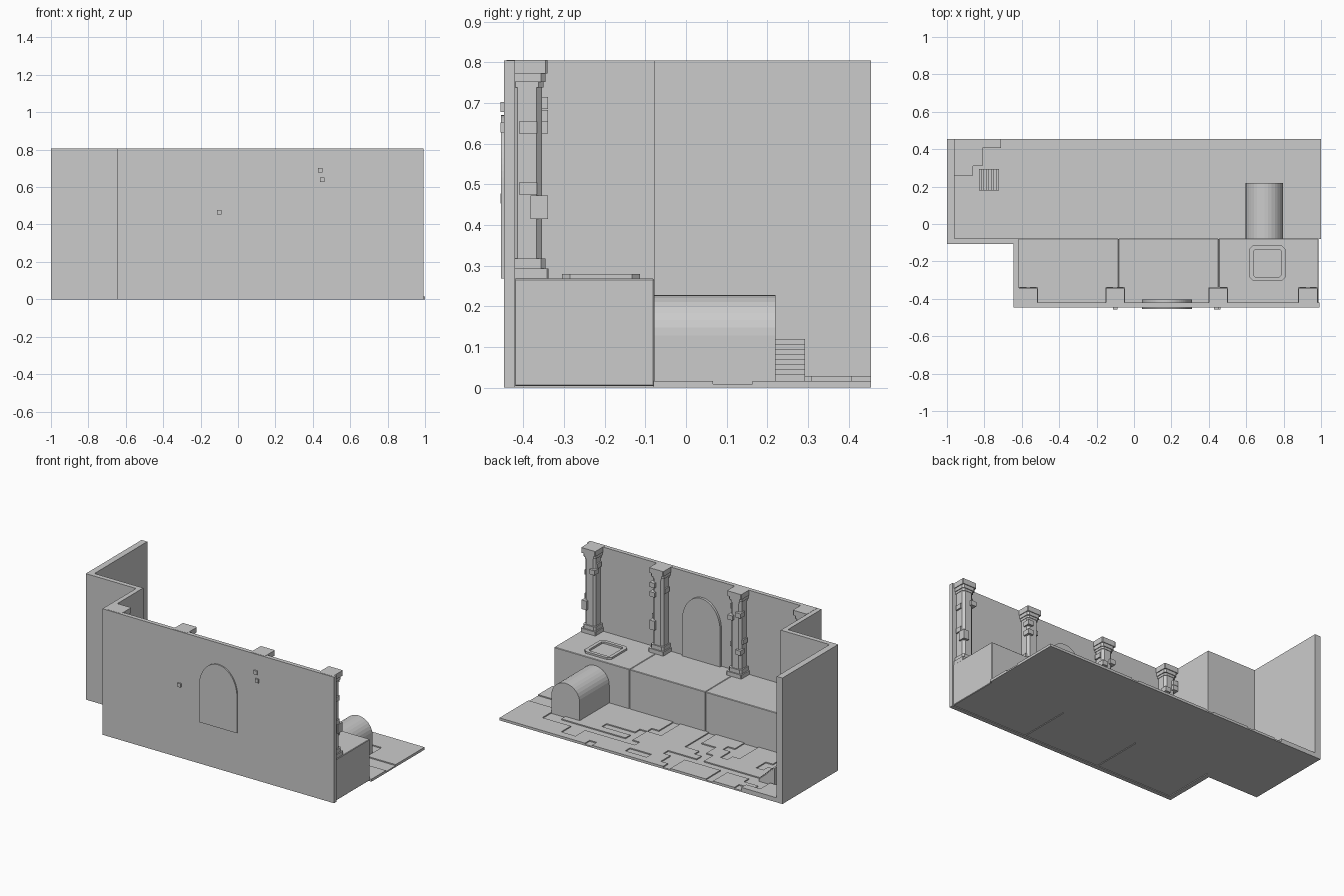
import bpy, bmesh, math, random
from mathutils import Matrix

cube = bpy.data.objects.get("Cube")
if cube:
    bpy.data.objects.remove(cube, do_unlink=True)

stone = bpy.data.materials.new("grey stone")
stone.use_nodes = True
GREY = (0.6, 0.6, 0.6, 1)
stone.diffuse_color = GREY
stone.node_tree.nodes["Principled BSDF"].inputs["Base Color"].default_value = GREY


def finish(bm, name):
    bmesh.ops.recalc_face_normals(bm, faces=bm.faces)
    mesh = bpy.data.meshes.new(name)
    bm.to_mesh(mesh)
    bm.free()
    mesh.materials.append(stone)
    ob = bpy.data.objects.new(name, mesh)
    bpy.context.collection.objects.link(ob)
    return ob


def raise_faces(bm, faces, top):
    """Extrude flat faces up to the height top."""
    res = bmesh.ops.extrude_face_region(bm, geom=faces, use_keep_orig=True)
    for v in res["geom"]:
        if isinstance(v, bmesh.types.BMVert):
            v.co.z = top


def add_prism(bm, pts, z0, z1):
    face = bm.faces.new([bm.verts.new((x, y, z0)) for x, y in pts])
    raise_faces(bm, [face], z1)


def add_box(bm, x0, x1, y0, y1, z0, z1):
    add_prism(bm, [(x0, y0), (x1, y0), (x1, y1), (x0, y1)], z0, z1)


def chamfered(cx, cy, half, cut):
    """Square outline with cut corners."""
    k = half - cut
    return [(cx + x, cy + y) for x, y in (
        (-k, -half), (k, -half), (half, -k), (half, k),
        (k, half), (-k, half), (-half, k), (-half, -k))]


def arch(name, cx, half, z0, spring, rise, y0, y1, segments):
    """Round-headed slab running along y."""
    pts = [(cx - half, z0), (cx + half, z0)]
    for i in range(segments + 1):
        a = math.pi * i / segments
        pts.append((cx + half * math.cos(a), spring + rise * math.sin(a)))
    bm = bmesh.new()
    add_prism(bm, pts, -y1, -y0)
    # swing the outline upright
    bmesh.ops.transform(bm, matrix=Matrix.Rotation(math.pi / 2, 4, "X"), verts=bm.verts)
    finish(bm, name)


# Stepped outer wall
bm = bmesh.new()
add_prism(bm, [(-1, 0.455), (-1, -0.108), (-0.645, -0.108), (-0.645, -0.447),
               (0.992, -0.447), (0.992, -0.42), (-0.615, -0.42), (-0.615, -0.078),
               (-0.96, -0.078), (-0.96, 0.455)], 0, 0.805)
finish(bm, "outer_wall")

# Raised platform in three blocks
for i in range(3):
    x = -0.617 + i * 0.535
    bm = bmesh.new()
    add_box(bm, x, x + 0.534, -0.422, -0.078, 0.004, 0.268)
    block = finish(bm, "platform_block")
    bevel = block.modifiers.new("edge", "BEVEL")
    bevel.width = 0.003
    bevel.segments = 1

# Hatch frame on the platform
bm = bmesh.new()
loops = []
for half, cut, z in ((0.096, 0.02, 0.266), (0.096, 0.02, 0.28),
                     (0.074, 0.01, 0.28), (0.074, 0.01, 0.266)):
    loops.append([bm.verts.new((x, y, z)) for x, y in chamfered(0.713, -0.209, half, cut)])
for j, a in enumerate(loops):
    b = loops[(j + 1) % 4]
    for i in range(8):
        n = (i + 1) % 8
        bm.faces.new((a[i], a[n], b[n], b[i]))
finish(bm, "hatch_frame")

# Doorway panel through the wall and the vaulted tunnel
arch("arched_panel", 0.177, 0.134, 0.268, 0.50, 0.17, -0.455, -0.405, 32)
arch("vaulted_tunnel", 0.697, 0.1, 0.004, 0.128, 0.1, -0.08, 0.22, 16)

# Pillars with chipped stones on the shaft
random.seed(4)
CY = -0.391
for px in (-0.566, -0.101, 0.45, 0.93):
    bm = bmesh.new()
    for z0, z1, half, cut in (
            (0.266, 0.293, 0.053, 0.004), (0.293, 0.318, 0.045, 0.01),
            (0.318, 0.745, 0.037, 0.014), (0.738, 0.752, 0.04, 0.012),
            (0.752, 0.773, 0.045, 0.01), (0.773, 0.806, 0.05, 0.004)):
        add_prism(bm, chamfered(px, CY, half, cut), z0, z1)
    finish(bm, "pillar")

    bm = bmesh.new()
    for z in (0.7, 0.668, 0.64, 0.49, 0.458, 0.43):
        cx = px + random.choice((-1, 1)) * 0.028
        cy = CY + random.choice((0, 0.028, 0.028))
        add_box(bm, cx - 0.018, cx + 0.018, cy - 0.02, cy + 0.024, z - 0.015, z + 0.015)
    finish(bm, "pillar_chips")

# Small stones showing on the outer face of the wall
bm = bmesh.new()
for x, z in ((-0.1, 0.465), (0.44, 0.69), (0.45, 0.64)):
    add_box(bm, x - 0.012, x + 0.012, -0.456, -0.42, z - 0.012, z + 0.012)
finish(bm, "wall_chips")

# Floor slab
X0, X1, Y0, Y1 = -0.962, 1.0, -0.08, 0.455
bm = bmesh.new()
add_box(bm, X0, X1, Y0, Y1, 0, 0.009)
finish(bm, "floor_slab")


def paving(name, top, blocks):
    """Join blocks (column, row, width, depth) of a grid into raised slabs."""
    cols, rows = 39, 11
    dx, dy = (X1 - X0) / cols, (Y1 - Y0) / rows
    cells = {(c + i, r + j) for c, r, w, d in blocks for i in range(w) for j in range(d)}
    bm = bmesh.new()
    grid = {(c, r): bm.verts.new((X0 + c * dx, Y1 - r * dy, 0.008))
            for c in range(cols + 1) for r in range(rows + 1)}
    for c, r in sorted(cells):
        bm.faces.new([grid[k] for k in ((c, r), (c, r + 1), (c + 1, r + 1), (c + 1, r))])
    bmesh.ops.delete(bm, geom=[v for v in bm.verts if not v.link_faces], context="VERTS")
    raise_faces(bm, bm.faces[:], top)
    bmesh.ops.dissolve_limit(bm, angle_limit=0.02, verts=bm.verts, edges=bm.edges)
    finish(bm, name)


# Irregular paving, with one thicker slab in the corner
paving("paving", 0.016, [
    (4, 1, 5, 1), (6, 0, 3, 3), (10, 0, 5, 3), (16, 0, 10, 1), (17, 1, 2, 2),
    (18, 2, 4, 2), (22, 1, 7, 2), (27, 0, 12, 1), (31, 1, 8, 2), (35, 3, 4, 3),
    (5, 4, 8, 2), (14, 4, 9, 1), (15, 5, 8, 1), (24, 4, 9, 1), (28, 5, 5, 1),
    (0, 6, 6, 1), (0, 7, 5, 2), (0, 9, 4, 2), (7, 6, 4, 1), (7, 7, 3, 1),
    (6, 8, 4, 3), (12, 6, 2, 2), (13, 8, 3, 1), (12, 9, 4, 2), (17, 6, 6, 1),
    (17, 7, 4, 4), (24, 6, 10, 1), (23, 7, 8, 1), (22, 8, 9, 3), (34, 8, 5, 3)])
paving("raised_paving", 0.029, [(0, 0, 5, 1), (0, 1, 3, 2), (0, 3, 2, 1)])

# Small staircase climbing towards the side wall
bm = bmesh.new()
for i in range(8):
    x = -0.722 - i * 0.0135
    add_box(bm, x - 0.0135, x, 0.18, 0.293, 0.008, 0.02 + (i + 1) * 0.0125)
finish(bm, "staircase")
